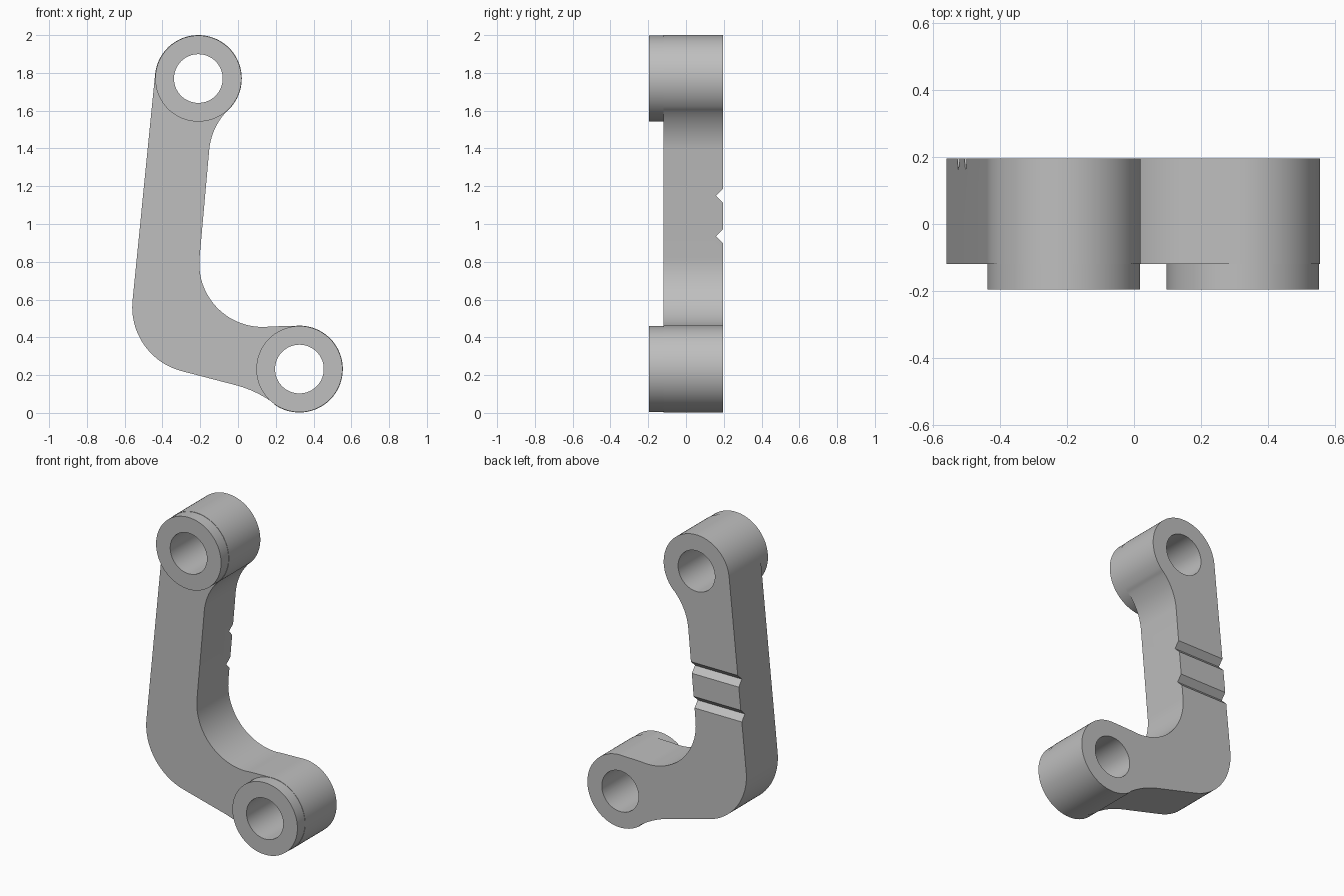
import bpy
import bmesh
from math import radians, cos, sin

cube = bpy.data.objects.get("Cube")
if cube:
    bpy.data.objects.remove(cube)

# Main dimensions
BACK, ARM_FRONT, BOSS_FRONT = 0.195, -0.12, -0.195
TOP, BOTTOM = (-0.21, 1.77), (0.325, 0.232)
R_BOSS, R_HOLE = 0.23, 0.129

grey = bpy.data.materials.new("plain grey")
grey.use_nodes = True
colour = (0.52, 0.52, 0.52, 1)
grey.diffuse_color = colour
grey.node_tree.nodes["Principled BSDF"].inputs["Base Color"].default_value = colour


def arc(centre, r, start, end, steps):
    """Points (x, z) along an arc, angles in degrees."""
    angles = [radians(start + (end - start) * i / steps) for i in range(steps + 1)]
    return [(centre[0] + r * cos(a), centre[1] + r * sin(a)) for a in angles]


def prism(name, outline, direction):
    """Solid swept from a flat outline of 3D points along a direction."""
    bm = bmesh.new()
    face = bm.faces.new([bm.verts.new(p) for p in outline])
    swept = bmesh.ops.extrude_face_region(bm, geom=[face])
    verts = [v for v in swept["geom"] if isinstance(v, bmesh.types.BMVert)]
    bmesh.ops.translate(bm, verts=verts, vec=direction)
    bmesh.ops.recalc_face_normals(bm, faces=bm.faces)
    mesh = bpy.data.meshes.new(name)
    bm.to_mesh(mesh)
    bm.free()
    obj = bpy.data.objects.new(name, mesh)
    bpy.context.collection.objects.link(obj)
    mesh.materials.append(grey)
    return obj


def plate(name, outline, front, back):
    return prism(name, [(x, front, z) for x, z in outline], (0, back - front, 0))


def combine(target, tool, operation):
    """Apply a boolean and discard its tool."""
    tool.hide_render = True
    bpy.context.view_layer.objects.active = target
    mod = target.modifiers.new(operation, 'BOOLEAN')
    mod.operation, mod.solver, mod.object = operation, 'EXACT', tool
    bpy.ops.object.modifier_apply(modifier=mod.name)
    bpy.data.objects.remove(tool)


# Bent arm with rounded ends and filleted corners
outline = (
    arc(TOP, R_BOSS, -45, 174, 48)                 # upper end
    + arc((-0.21, 0.56), 0.35, 174, 256, 24)       # outer bend
    + arc((-0.167, -0.44), 0.607, 76, 54, 10)      # underside fillet
    + arc(BOTTOM, R_BOSS, 235, 455, 48)            # lower end
    + arc((0.13, 0.79), 0.335, 277, 174, 30)       # inner bend
    + arc((0.19, 1.36), 0.344, 174, 135, 14)       # upper fillet
)
arm = plate("bent_arm", outline, ARM_FRONT, BACK)

# Raised bosses on the front
for centre in (TOP, BOTTOM):
    ring = arc(centre, R_BOSS - 0.002, 0, 360, 72)[:-1]
    combine(arm, plate("boss", ring, BOSS_FRONT, 0.05), 'UNION')

# Through holes
for centre in (TOP, BOTTOM):
    ring = arc(centre, R_HOLE, 0, 360, 64)[:-1]
    combine(arm, plate("hole_cutter", ring, -0.4, 0.4), 'DIFFERENCE')

# Two V grooves across the back
depth = 0.036
for z in (1.15, 0.935):
    w = depth * 2
    wedge = [(-0.8, BACK - depth, z), (-0.8, BACK + depth, z - w), (-0.8, BACK + depth, z + w)]
    combine(arm, prism("groove_cutter", wedge, (0.9, 0, 0)), 'DIFFERENCE')

# Smooth curved walls, sharp rims
bpy.ops.object.select_all(action='DESELECT')
arm.select_set(True)
bpy.context.view_layer.objects.active = arm
bpy.ops.object.shade_smooth_by_angle(angle=radians(30))
